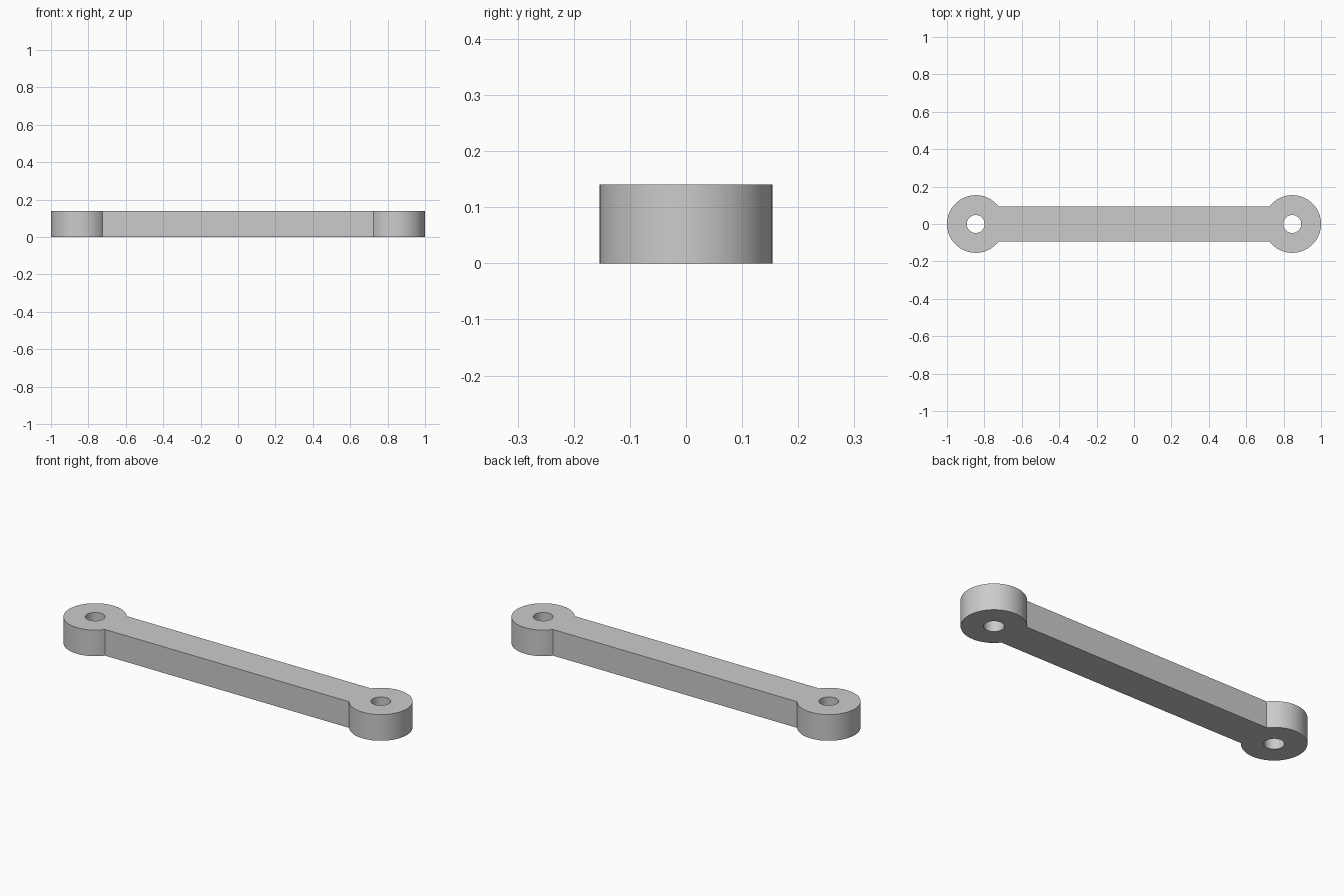
import bpy, bmesh
from math import sin, cos, asin, pi, radians

cube = bpy.data.objects.get("Cube")
if cube:
    bpy.data.objects.remove(cube, do_unlink=True)

EYE_X, EYE_R, HOLE_R = 0.846, 0.154, 0.048
BAR_HALF, HEIGHT = 0.093, 0.14
SEGMENTS = 64


def arc(cx, radius, start, sweep, count):
    return [(cx + radius * cos(start + sweep * i / count),
             radius * sin(start + sweep * i / count)) for i in range(count + 1)]


def add_loop(bm, points):
    verts = [bm.verts.new((x, y, 0)) for x, y in points]
    return [bm.edges.new((a, b)) for a, b in zip(verts, verts[1:] + verts[:1])]


# Outline: a large arc round each eye, joined by the straight bar sides
neck = asin(BAR_HALF / EYE_R)
sweep = 2 * (pi - neck)
outline = (arc(EYE_X, EYE_R, neck - pi, sweep, SEGMENTS)
           + arc(-EYE_X, EYE_R, neck, sweep, SEGMENTS))

bm = bmesh.new()
edges = add_loop(bm, outline)
# Pin holes through both eyes
for cx in (-EYE_X, EYE_X):
    edges += add_loop(bm, arc(cx, HOLE_R, 0, 2 * pi, SEGMENTS)[:-1])

# Fill around the holes, then raise to full thickness
bmesh.ops.triangle_fill(bm, edges=edges, use_beauty=True, normal=(0, 0, 1))
raised = bmesh.ops.extrude_face_region(bm, geom=bm.faces[:], use_keep_orig=True)
bmesh.ops.translate(bm, vec=(0, 0, HEIGHT),
                    verts=[g for g in raised["geom"] if isinstance(g, bmesh.types.BMVert)])
bmesh.ops.recalc_face_normals(bm, faces=bm.faces[:])

mesh = bpy.data.meshes.new("link_arm")
bm.to_mesh(mesh)
bm.free()

# Plain grey finish
grey = bpy.data.materials.new("light_grey")
grey.use_nodes = True
colour = (0.6, 0.6, 0.6, 1)
grey.diffuse_color = colour
grey.node_tree.nodes["Principled BSDF"].inputs["Base Color"].default_value = colour
mesh.materials.append(grey)

link = bpy.data.objects.new("link_arm", mesh)
bpy.context.collection.objects.link(link)
bpy.ops.object.select_all(action="DESELECT")
link.select_set(True)
bpy.context.view_layer.objects.active = link
bpy.ops.object.shade_smooth_by_angle(angle=radians(30))
